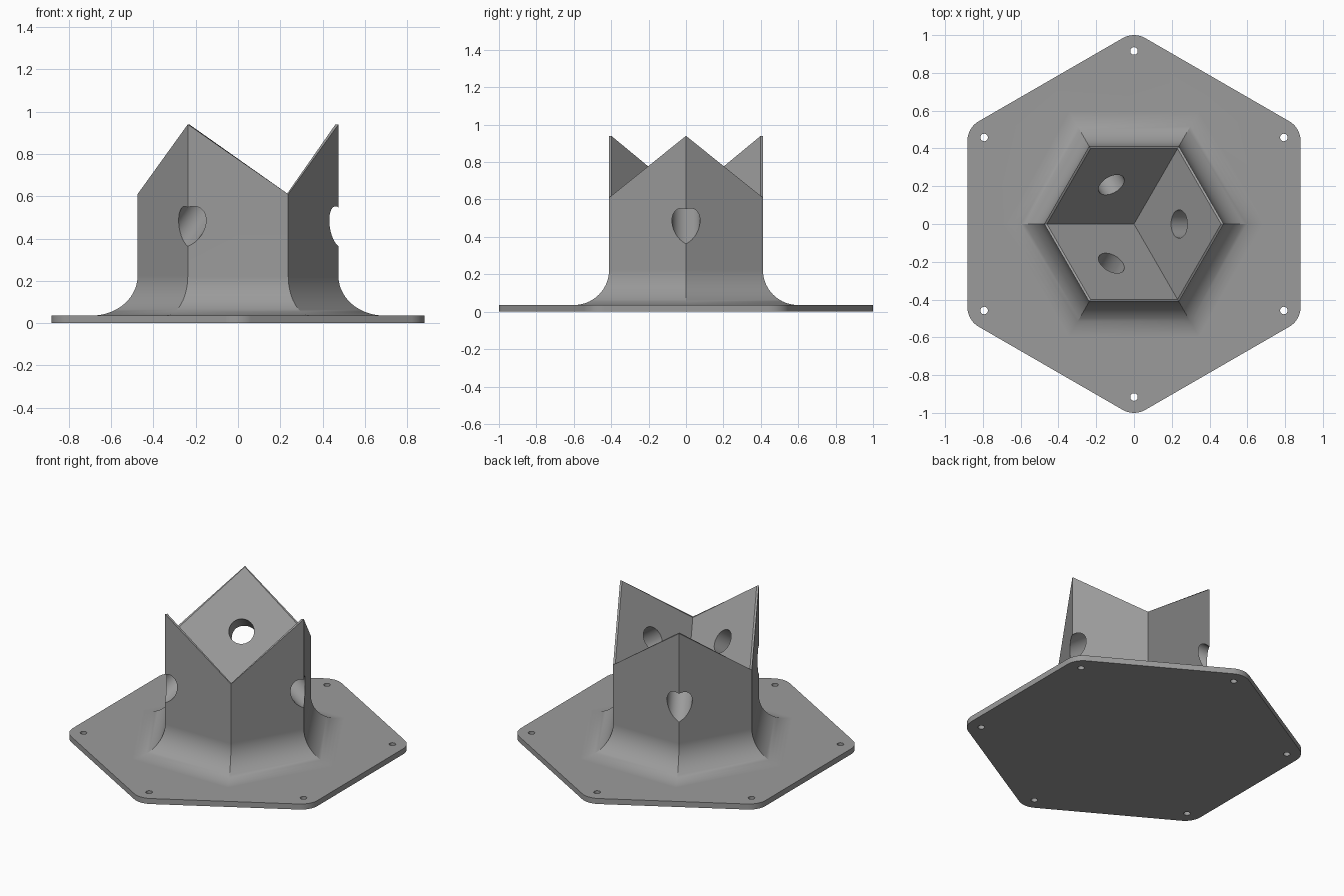
import bpy, bmesh, math
from mathutils import Vector, Matrix

if "Cube" in bpy.data.objects:
    bpy.data.objects.remove(bpy.data.objects["Cube"])

PLATE_T = 0.036          # plate thickness
PLATE_A = 0.882          # plate apothem
CORNER_R = 0.12          # plate corner rounding
COL_R = 0.475            # column corner radius
FILLET = 0.187           # flare radius
HIGH, LOW, PIT = 0.94, 0.61, 0.28
C30 = math.cos(math.radians(30))


def polar(r, deg, z):
    a = math.radians(deg)
    return Vector((r * math.cos(a), r * math.sin(a), z))


bm = bmesh.new()


def hex_ring(r, heights):
    return [bm.verts.new(polar(r, 60 * k, heights[k % 2])) for k in range(6)]


def bridge(a, b):
    n = len(a)
    for i in range(n):
        bm.faces.new((a[i], a[(i + 1) % n], b[(i + 1) % n], b[i]))


# Base plate outline: edge midpoint, then a rounded corner, for each sixth
STEPS = 10


def plate_ring(z):
    sectors = []
    for k in range(6):
        pts = [bm.verts.new(polar(PLATE_A, 60 * k, z))]
        centre = polar((PLATE_A - CORNER_R) / C30, 60 * k + 30, 0)
        for i in range(STEPS + 1):
            pts.append(bm.verts.new(centre + polar(CORNER_R, 60 * k + 60 * i / STEPS, z)))
        sectors.append(pts)
    return sectors


bottom, top = plate_ring(0), plate_ring(PLATE_T)
bottom_loop, top_loop = sum(bottom, []), sum(top, [])
bm.faces.new(bottom_loop[::-1])
bridge(bottom_loop, top_loop)

# Flared foot rising into the hexagonal column
N = 14
rings = []
for i in range(N + 1):
    t = math.pi / 2 * i / N
    apothem = COL_R * C30 + FILLET * (1 - math.sin(t))
    rings.append(hex_ring(apothem / C30, [PLATE_T + FILLET * (1 - math.cos(t))] * 2))
for k in range(6):
    j = (k + 1) % 6
    bm.faces.new([rings[0][k]] + top[k] + [top[j][0], rings[0][j]])

# Zigzag rim and the three-faced corner pocket
rings.append(hex_ring(COL_R, (HIGH, LOW)))
rings.append(hex_ring(COL_R * 0.97, (HIGH, LOW)))
for a, b in zip(rings, rings[1:]):
    bridge(a, b)
pit = bm.verts.new((0, 0, PIT))
rim = rings[-1]
for k in (0, 2, 4):
    bm.faces.new((pit, rim[k - 1], rim[k], rim[k + 1]))
bmesh.ops.recalc_face_normals(bm, faces=bm.faces)


def make_object(name, mesh_bm):
    me = bpy.data.meshes.new(name)
    mesh_bm.to_mesh(me)
    mesh_bm.free()
    ob = bpy.data.objects.new(name, me)
    bpy.context.collection.objects.link(ob)
    return ob


bracket = make_object("corner_post_base", bm)
grey = bpy.data.materials.new("plain grey")
grey.diffuse_color = (0.33, 0.33, 0.33, 1)
grey.use_nodes = True
grey.node_tree.nodes["Principled BSDF"].inputs["Base Color"].default_value = grey.diffuse_color
bracket.data.materials.append(grey)

# Cutters: screw holes in the plate, angled drill holes through the pocket faces
cut = bmesh.new()


def drill(radius, start, end, segments):
    d = end - start
    m = Matrix.Translation((start + end) / 2) @ d.to_track_quat('Z', 'Y').to_matrix().to_4x4()
    bmesh.ops.create_cone(cut, cap_ends=True, segments=segments, radius1=radius,
                          radius2=radius, depth=d.length, matrix=m)


for k in range(6):
    drill(0.02, polar(0.916, 60 * k + 30, -0.1), polar(0.916, 60 * k + 30, 0.1), 24)
axis = Vector((math.sqrt(2), 0, -1)).normalized()
mid = Vector((0.24, 0, 0.622))
for k in range(3):
    rot = Matrix.Rotation(math.radians(120 * k), 3, 'Z')
    drill(0.075, rot @ (mid - axis * 0.12), rot @ (mid + axis * 0.45), 48)
cutter = make_object("hole_cutter", cut)
cutter.hide_render = True

mod = bracket.modifiers.new("holes", 'BOOLEAN')
mod.operation = 'DIFFERENCE'
mod.solver = 'EXACT'
mod.object = cutter
bpy.context.view_layer.objects.active = bracket
bracket.select_set(True)
bpy.ops.object.modifier_apply(modifier=mod.name)
bpy.data.objects.remove(cutter)

# Smooth the flare, corners and holes, keep real edges sharp
bpy.ops.object.shade_smooth_by_angle(angle=math.radians(25))
weighted = bracket.modifiers.new("even_shading", 'WEIGHTED_NORMAL')
weighted.keep_sharp = True
